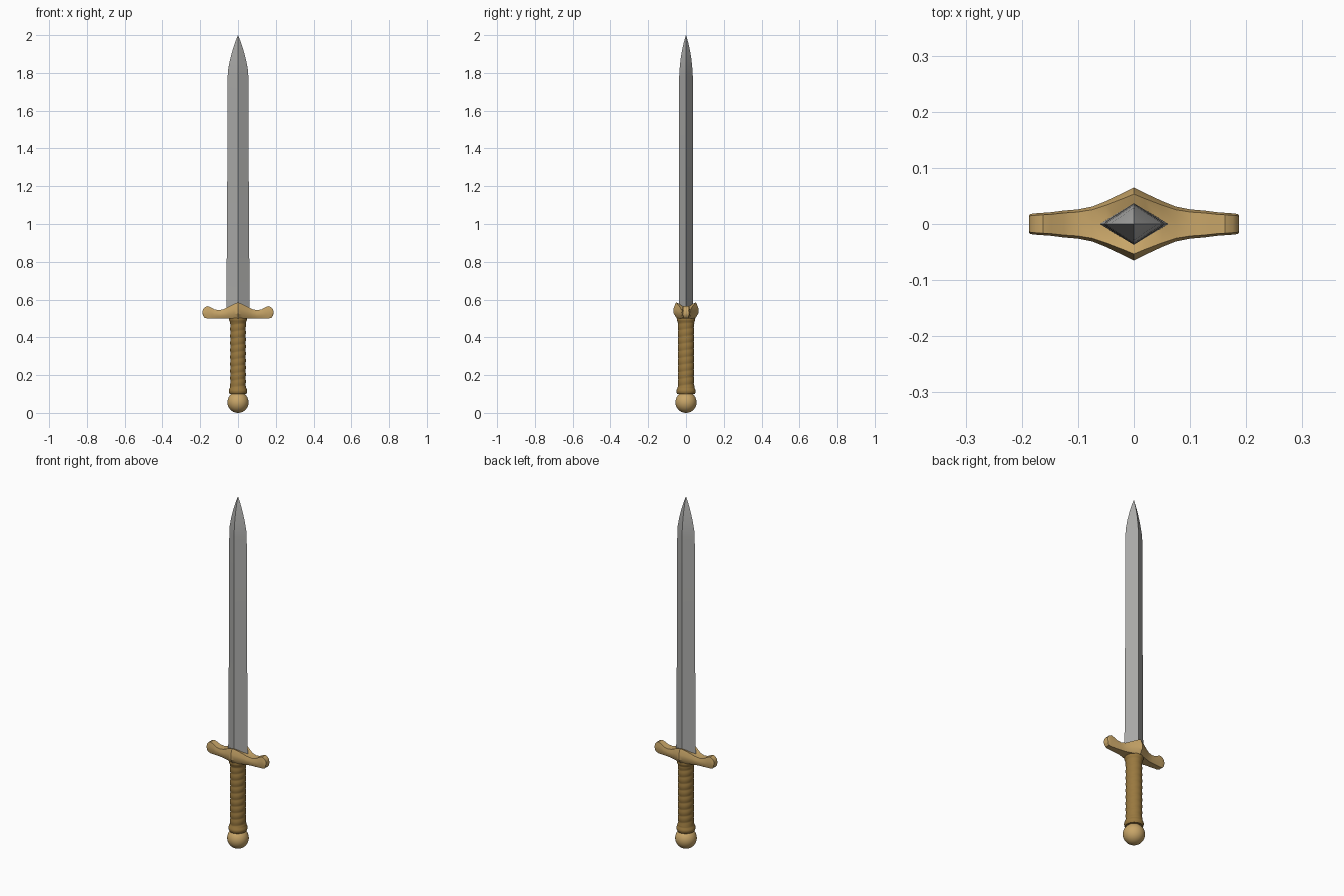
import bpy, bmesh, math

if "Cube" in bpy.data.objects:
    bpy.data.objects.remove(bpy.data.objects["Cube"])


def material(name, rgb):
    m = bpy.data.materials.new(name)
    m.diffuse_color = (*rgb, 1)
    m.use_nodes = True
    m.node_tree.nodes["Principled BSDF"].inputs["Base Color"].default_value = m.diffuse_color
    return m


STEEL = material("steel grey", (0.42, 0.42, 0.41))
GOLD = material("pale gold", (0.58, 0.38, 0.14))
LEATHER = material("brown leather", (0.32, 0.19, 0.05))


def loft(name, rings, mat, angle):
    """Skin a list of equal-length closed rings and cap both ends."""
    bm = bmesh.new()
    loops = [[bm.verts.new(p) for p in ring] for ring in rings]
    n = len(loops[0])
    for a, b in zip(loops, loops[1:]):
        for i in range(n):
            j = (i + 1) % n
            bm.faces.new((a[i], a[j], b[j], b[i]))
    bm.faces.new(loops[0][::-1])
    bm.faces.new(loops[-1])
    bmesh.ops.recalc_face_normals(bm, faces=bm.faces[:])
    me = bpy.data.meshes.new(name)
    bm.to_mesh(me)
    bm.free()
    me.materials.append(mat)
    ob = bpy.data.objects.new(name, me)
    bpy.context.collection.objects.link(ob)
    bpy.context.view_layer.objects.active = ob
    ob.select_set(True)
    bpy.ops.object.shade_smooth_by_angle(angle=math.radians(angle))
    ob.select_set(False)
    return ob


# Blade: diamond section tapering to a curved point (z, half width, half depth)
blade = [(0.53, 0.062, 0.037), (0.60, 0.061, 0.037), (1.20, 0.057, 0.037),
         (1.78, 0.055, 0.036), (1.82, 0.052, 0.034), (1.87, 0.042, 0.029),
         (1.92, 0.029, 0.021), (1.96, 0.016, 0.012), (2.0, 0.0005, 0.0005)]
loft("blade", [[(w, 0, z), (0, d, z), (-w, 0, z), (0, -d, z)]
               for z, w, d in blade], STEEL, 25)

# Crossguard: half stations (x, bottom, top, half depth), mirrored across x
half = [(0, 0.500, 0.585, 0.065), (0.02, 0.500, 0.577, 0.055),
        (0.05, 0.500, 0.562, 0.041), (0.075, 0.500, 0.549, 0.031),
        (0.10, 0.500, 0.544, 0.026), (0.125, 0.500, 0.548, 0.024),
        (0.148, 0.500, 0.561, 0.021), (0.162, 0.500, 0.565, 0.020),
        (0.176, 0.503, 0.559, 0.019), (0.184, 0.512, 0.549, 0.018),
        (0.187, 0.522, 0.540, 0.016)]
stations = [(-x, b, t, h) for x, b, t, h in half[:0:-1]] + half


def guard_ring(x, b, t, h):
    k = t - b
    dip = 0.022 * max(0, 1 - abs(x) / 0.08)
    right = [(h * 0.75, b), (h, b + k * 0.3), (h, b + k * 0.65), (h * 0.82, t)]
    pts = right + [(0, t - dip)] + [(-y, z) for y, z in right[::-1]]
    return [(x, y, z) for y, z in pts]


loft("crossguard", [guard_ring(*s) for s in stations], GOLD, 30)

# Grip: slightly oval with a spiral wrap and flared ends
SEG, ROWS, Z0, Z1 = 28, 110, 0.10, 0.51
rings = []
for r in range(ROWS + 1):
    z = Z0 + (Z1 - Z0) * r / ROWS
    flare = 0.009 * math.exp(-((z - 0.115) / 0.018) ** 2)
    flare += 0.007 * math.exp(-((z - 0.495) / 0.015) ** 2)
    wrap = 0.0025 if 0.135 < z < 0.475 else 0
    ring = []
    for s in range(SEG):
        a = 2 * math.pi * s / SEG
        rad = 0.040 + flare + wrap * (abs(math.sin(math.pi * z / 0.037 - a / 2)) - 0.4)
        ring.append((rad * math.cos(a), rad * 1.04 * math.sin(a), z))
    rings.append(ring)
loft("grip", rings, LEATHER, 50)

# Pommel ball
bpy.ops.mesh.primitive_uv_sphere_add(segments=32, ring_count=20, radius=0.056,
                                     location=(0, 0, 0.056))
pommel = bpy.context.object
pommel.name = "pommel"
pommel.data.materials.append(GOLD)
bpy.ops.object.shade_smooth()
